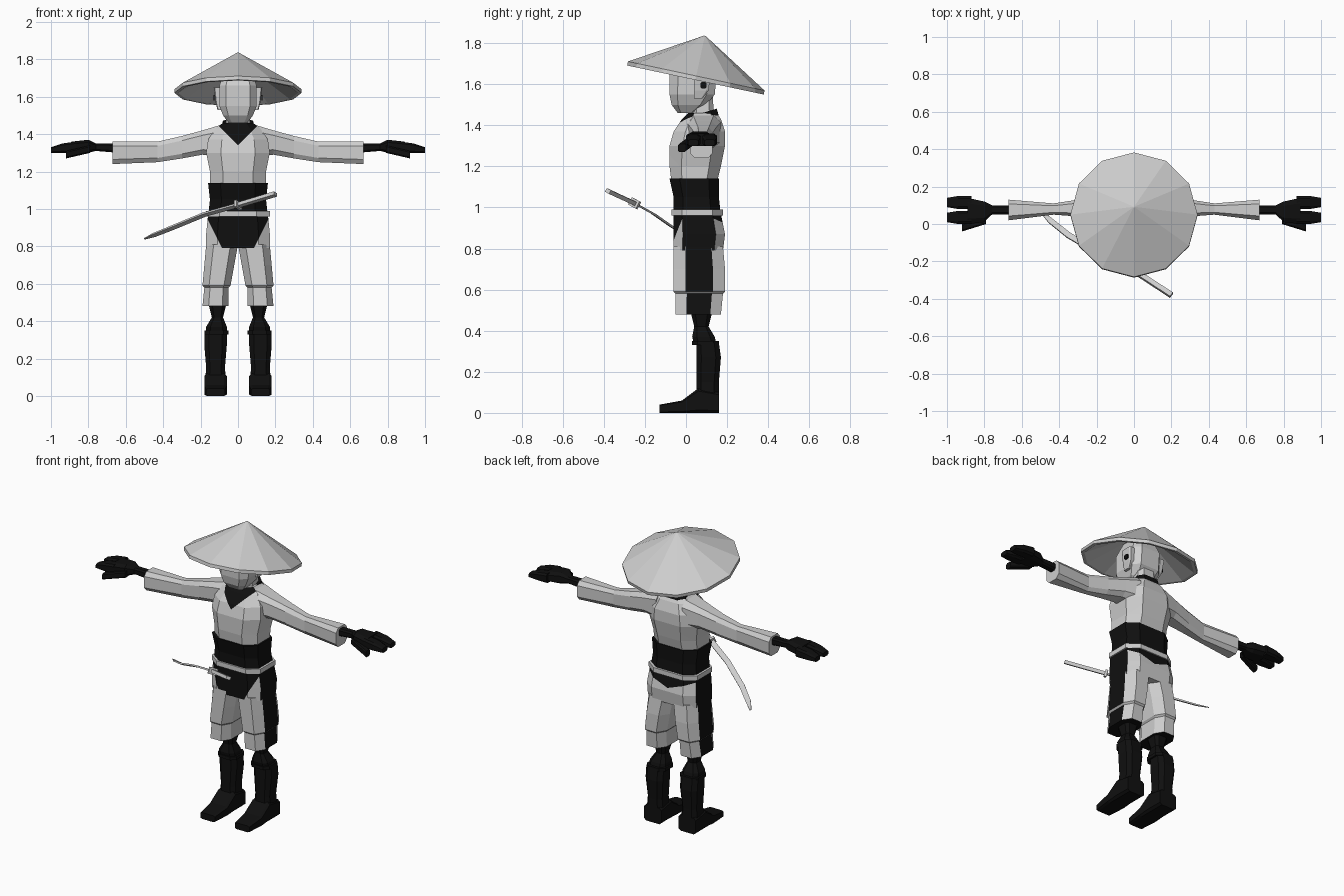
import bpy, bmesh, math
from mathutils import Vector, Matrix

if "Cube" in bpy.data.objects:
    bpy.data.objects.remove(bpy.data.objects["Cube"])


def material(name, value):
    m = bpy.data.materials.new(name)
    m.use_nodes = True
    colour = (value, value, value, 1)
    m.diffuse_color = colour
    m.node_tree.nodes["Principled BSDF"].inputs["Base Color"].default_value = colour
    return m


LIGHT = material("light_cloth", .62)
BLACK = material("black_cloth", .005)


def finish(name, bm, materials, rule=None):
    """Make an object; the rule picks each face's material from centre and normal."""
    bmesh.ops.recalc_face_normals(bm, faces=bm.faces)
    if rule:
        for face in bm.faces:
            face.material_index = int(rule(face.calc_center_median(), face.normal))
    mesh = bpy.data.meshes.new(name)
    bm.to_mesh(mesh)
    bm.free()
    for m in materials:
        mesh.materials.append(m)
    bpy.context.collection.objects.link(bpy.data.objects.new(name, mesh))


def skin(rings):
    """Bridge rings of points into a capped tube."""
    bm = bmesh.new()
    rows = [[bm.verts.new(point) for point in ring] for ring in rings]
    for lower, upper in zip(rows, rows[1:]):
        for i in range(len(lower)):
            bm.faces.new((lower[i - 1], lower[i], upper[i], upper[i - 1]))
    bm.faces.new(rows[0])
    bm.faces.new(rows[-1])
    return bm


def octagon(roundness):
    """Eight points filling a square; low roundness gives small corners."""
    points = []
    for i in range(8):
        angle = math.tau * (i + .5) / 8
        points.append([math.copysign(abs(v) ** roundness, v)
                       for v in (math.cos(angle), math.sin(angle))])
    widest = max(max(point) for point in points)
    return [(u / widest, v / widest) for u, v in points]


def loft(rings, axis="z", roundness=.6, side=1):
    """Each ring is (place on axis, low a, high a, low b, high b)."""
    result = []
    for place, low_a, high_a, low_b, high_b in rings:
        ring = []
        for u, v in octagon(roundness):
            a = (low_a + high_a + u * (high_a - low_a)) / 2
            b = (low_b + high_b + v * (high_b - low_b)) / 2
            x, y, z = {"z": (a, b, place), "x": (place, a, b), "y": (a, place, b)}[axis]
            ring.append((x * side, y, z))
        result.append(ring)
    return skin(result)


def trunk(rings, roundness=.6):
    """Symmetric upright part; each ring is (height, half width, front, back)."""
    return loft([(z, -half, half, front, back) for z, half, front, back in rings],
                roundness=roundness)


def cut_both_sides(bm, point, normal):
    """Cut edges into the mesh along a sloping line and its mirror image."""
    for side in (-1, 1):
        flip = Vector((side, 1, 1))
        bmesh.ops.bisect_plane(bm, geom=bm.verts[:] + bm.edges[:] + bm.faces[:],
                               plane_co=Vector(point) * flip,
                               plane_no=Vector(normal) * flip)


# Straw hat: a thin hollow cone tipped towards the back
radius, height, lip, tip = .34, .2, .02, .004
profile = [(tip, height), (radius, 0), (radius, -lip), (radius - lip, -lip), (tip, height - 2 * lip)]
spokes = [math.tau * i / 12 for i in range(12)]
hat = skin([[(r * math.sin(t), r * math.cos(t), z) for t in spokes] for r, z in profile])
tilt = Matrix.Rotation(math.radians(-12), 4, "X")
hat.transform(Matrix.Translation((0, .05, 1.64)) @ tilt)
finish("hat", hat, [LIGHT])

# Head, neck and collar
head = trunk([(1.46, .05, -.04, .04), (1.5, .08, -.07, .1), (1.55, .1, -.08, .14),
              (1.66, .1, -.08, .15), (1.74, .07, -.04, .12)], roundness=.5)
finish("head", head, [LIGHT])
finish("neck", trunk([(1.4, .07, .03, .14), (1.54, .06, .03, .13)]), [LIGHT])
collar = trunk([(1.42, .09, 0, .16), (1.46, .08, .01, .15)])
for vert in collar.verts:
    vert.co.z += (vert.co.y - .08) * .3
finish("collar", collar, [BLACK])

# Robe with a dark neckline cut into the chest
robe = trunk([(1.12, .15, -.07, .15), (1.2, .15, -.08, .17), (1.3, .17, -.08, .19),
              (1.37, .16, -.06, .19), (1.43, .12, -.02, .17), (1.46, .08, .01, .15)], roundness=.7)
neckline = 1.34
cut_both_sides(robe, (0, 0, neckline), (1, 0, -1))
finish("robe", robe, [LIGHT, BLACK],
       lambda centre, normal: centre.y < .06 and centre.z - neckline > abs(centre.x))

# Sash and belt cord
sash = trunk([(.96, .16, -.06, .17), (1.05, .15, -.06, .16), (1.14, .16, -.08, .16)])
finish("sash", sash, [BLACK])
finish("belt_cord", trunk([(z, .17, -.07, .18) for z in (.96, .99)]), [LIGHT])

# Hips: dark apron in front, small flap behind, dark side panels
hips = trunk([(.79, .17, -.06, .18), (.87, .17, -.06, .19), (.97, .16, -.06, .17)], roundness=.5)
slope, flap_slope, apron_edge, flap_edge = .5, .35, .8, .89
cut_both_sides(hips, (.09, 0, apron_edge), (1, 0, -slope))
cut_both_sides(hips, (0, 0, flap_edge), (flap_slope, 0, -1))


def is_dark(centre, normal):
    across = abs(centre.x)
    if abs(normal.x) > .9:
        return True
    if centre.y < .06:
        return across < .09 + (centre.z - apron_edge) * slope
    return centre.z > flap_edge + across * flap_slope


finish("hips", hips, [LIGHT, BLACK], is_dark)

# Limbs and ears, once per side
for side, tag in ((1, "left_"), (-1, "right_")):
    # Wide trouser leg with a hem band and dark outer panel
    trouser = loft([(.81, 0, .17, -.06, .18), (.7, .02, .18, -.06, .19), (.59, .04, .19, -.06, .19),
                    (.58, .05, .18, -.05, .18), (.48, .05, .19, -.05, .17)],
                   roundness=.72, side=side)
    finish(tag + "trouser", trouser, [LIGHT, BLACK],
           lambda centre, normal: normal.x * side > .9 or normal.z < -.9)

    # Knee and boot
    knee = loft([(.5, .06, .16, .02, .13), (.42, .08, .14, .04, .11),
                 (.37, .06, .17, .03, .14), (.33, .06, .17, .04, .15)], side=side)
    finish(tag + "knee", knee, [BLACK])
    cuff = loft([(z, .05, .18, .03, .16) for z in (.33, .35)], side=side)
    finish(tag + "boot_cuff", cuff, [BLACK])
    shin = loft([(.34, .06, .18, .05, .16), (.27, .06, .18, .05, .17),
                 (.15, .07, .17, .05, .16), (.04, .06, .18, .05, .16)], side=side)
    finish(tag + "shin", shin, [BLACK])
    foot = loft([(-.13, .07, .17, 0, .04), (-.02, .06, .18, 0, .06),
                 (.06, .06, .18, 0, .12), (.16, .06, .18, 0, .1)],
                axis="y", roundness=.3, side=side)
    finish(tag + "foot", foot, [BLACK])

    # Sleeve flaring at the wrist
    sleeve = loft([(.09, 0, .17, 1.28, 1.45), (.19, .02, .15, 1.29, 1.42), (.3, .04, .13, 1.27, 1.39),
                   (.43, .05, .11, 1.25, 1.36), (.67, .02, .13, 1.24, 1.36)],
                  axis="x", side=side)
    finish(tag + "sleeve", sleeve, [LIGHT])

    # Gloved hand: palm, two pairs of fingers and a thumb
    palm = loft([(.64, .05, .1, 1.3, 1.35), (.76, .05, .1, 1.31, 1.35),
                 (.8, .01, .12, 1.3, 1.37), (.89, 0, .14, 1.3, 1.36)], axis="x", side=side)
    finish(tag + "palm", palm, [BLACK])
    for part, y in (("front_fingers", 0), ("back_fingers", .08)):
        fingers = loft([(.87, y, y + .07, 1.3, 1.36), (.94, y, y + .07, 1.3, 1.35),
                        (1, y + .01, y + .06, 1.3, 1.33)], axis="x", roundness=.5, side=side)
        finish(tag + part, fingers, [BLACK])
    thumb = loft([(.79, 0, .04, 1.3, 1.34), (.92, -.04, 0, 1.27, 1.31)],
                 axis="x", roundness=.5, side=side)
    finish(tag + "thumb", thumb, [BLACK])

    # Ear with a dark hollow
    ear = loft([(1.53, .08, .11, .04, .08), (1.57, .09, .12, .04, .11),
                (1.65, .09, .13, .04, .12)], roundness=.4, side=side)
    finish(tag + "ear", ear, [LIGHT])
    hollow = loft([(x, .07, .1, 1.58, 1.61) for x in (.125, .132)], axis="x", side=side)
    finish(tag + "ear_hollow", hollow, [BLACK])

# Curved sword across the waist
WIDE = Vector((.58, .72, -.39))
THICK = Vector((0, .48, .88))


def bar(name, stations):
    """Rectangular bar through (point, half width, half thickness) stations."""
    corners = ((-1, -1), (1, -1), (1, 1), (-1, 1))
    rings = [[Vector(point) + WIDE * wide * a + THICK * thick * b for a, b in corners]
             for point, wide, thick in stations]
    finish(name, skin(rings), [LIGHT])


hilt, pommel = Vector((0, -.25, 1.02)), Vector((.2, -.38, 1.08))
bar("blade", [((-.5, .07, .84), .005, .002), ((-.45, .02, .86), .015, .004),
              ((-.35, -.06, .9), .016, .005), ((-.18, -.16, .97), .016, .005), (hilt, .016, .005)])
bar("sword_guard", [(hilt.lerp(pommel, f), .026, .02) for f in (-.03, .03)])
bar("sword_handle", [(hilt, .013, .01), (pommel, .014, .01)])
